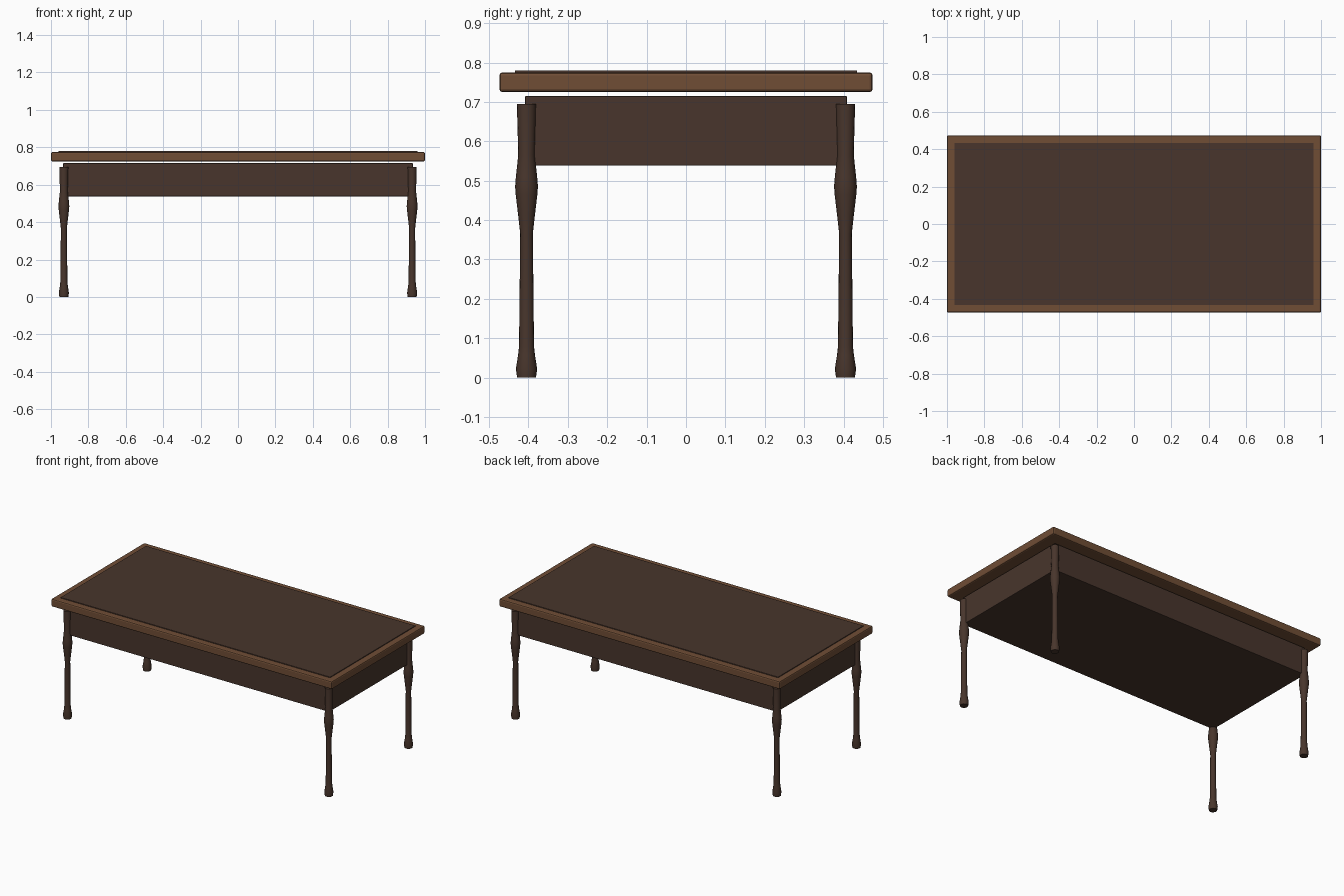
import bpy, bmesh, math
from mathutils import Matrix

if "Cube" in bpy.data.objects:
    bpy.data.objects.remove(bpy.data.objects["Cube"])


def material(name, rgb):
    m = bpy.data.materials.new(name)
    m.diffuse_color = (*rgb, 1)
    m.use_nodes = True
    m.node_tree.nodes["Principled BSDF"].inputs["Base Color"].default_value = m.diffuse_color
    return m


DARK = material("dark_wood", (0.065, 0.036, 0.025))
LIGHT = material("light_wood", (0.16, 0.075, 0.036))


def finish(name, bm, mat):
    bmesh.ops.recalc_face_normals(bm, faces=bm.faces)
    me = bpy.data.meshes.new(name)
    bm.to_mesh(me)
    bm.free()
    me.materials.append(mat)
    ob = bpy.data.objects.new(name, me)
    bpy.context.collection.objects.link(ob)
    return ob


def box(name, hx, hy, z0, z1, mat, bevel=0.0):
    bm = bmesh.new()
    bmesh.ops.create_cube(bm, size=1, matrix=Matrix.Translation((0, 0, (z0 + z1) / 2))
                          @ Matrix.Diagonal((2 * hx, 2 * hy, z1 - z0, 1)))
    ob = finish(name, bm, mat)
    if bevel:
        mod = ob.modifiers.new("edge", 'BEVEL')
        mod.width = bevel
        mod.segments = 2
    return ob


def turned(name, x, y, profile, mat, sides=16):
    bm = bmesh.new()
    rings = [[bm.verts.new((x + r * math.cos(2 * math.pi * i / sides),
                            y + r * math.sin(2 * math.pi * i / sides), z))
              for i in range(sides)] for r, z in profile]
    for a, b in zip(rings, rings[1:]):
        for i in range(sides):
            j = (i + 1) % sides
            bm.faces.new((a[i], a[j], b[j], b[i]))
    bm.faces.new(rings[0])
    bm.faces.new(rings[-1])
    ob = finish(name, bm, mat)
    bpy.context.view_layer.objects.active = ob
    ob.select_set(True)
    bpy.ops.object.shade_smooth_by_angle(angle=math.radians(40))
    ob.select_set(False)


# Table top with a thin raised inlay
box("table_top", 1.0, 0.474, 0.725, 0.775, LIGHT, 0.008)
box("top_inlay", 0.96, 0.434, 0.765, 0.78, DARK, 0.001)

# Apron body, leaving a shadow gap under the top
box("apron", 0.935, 0.409, 0.538, 0.715, DARK, 0.003)

# Turned legs (radius, height)
LEG = [(0.024, 0.0), (0.027, 0.022), (0.0215, 0.057), (0.019, 0.08), (0.016, 0.365),
       (0.021, 0.41), (0.0275, 0.465), (0.029, 0.485), (0.027, 0.51), (0.021, 0.565), (0.0245, 0.695)]
for side, x in (("left", -0.931), ("right", 0.931)):
    for end, y in (("front", -0.405), ("back", 0.405)):
        turned(f"{end}_{side}_leg", x, y, LEG, DARK)
